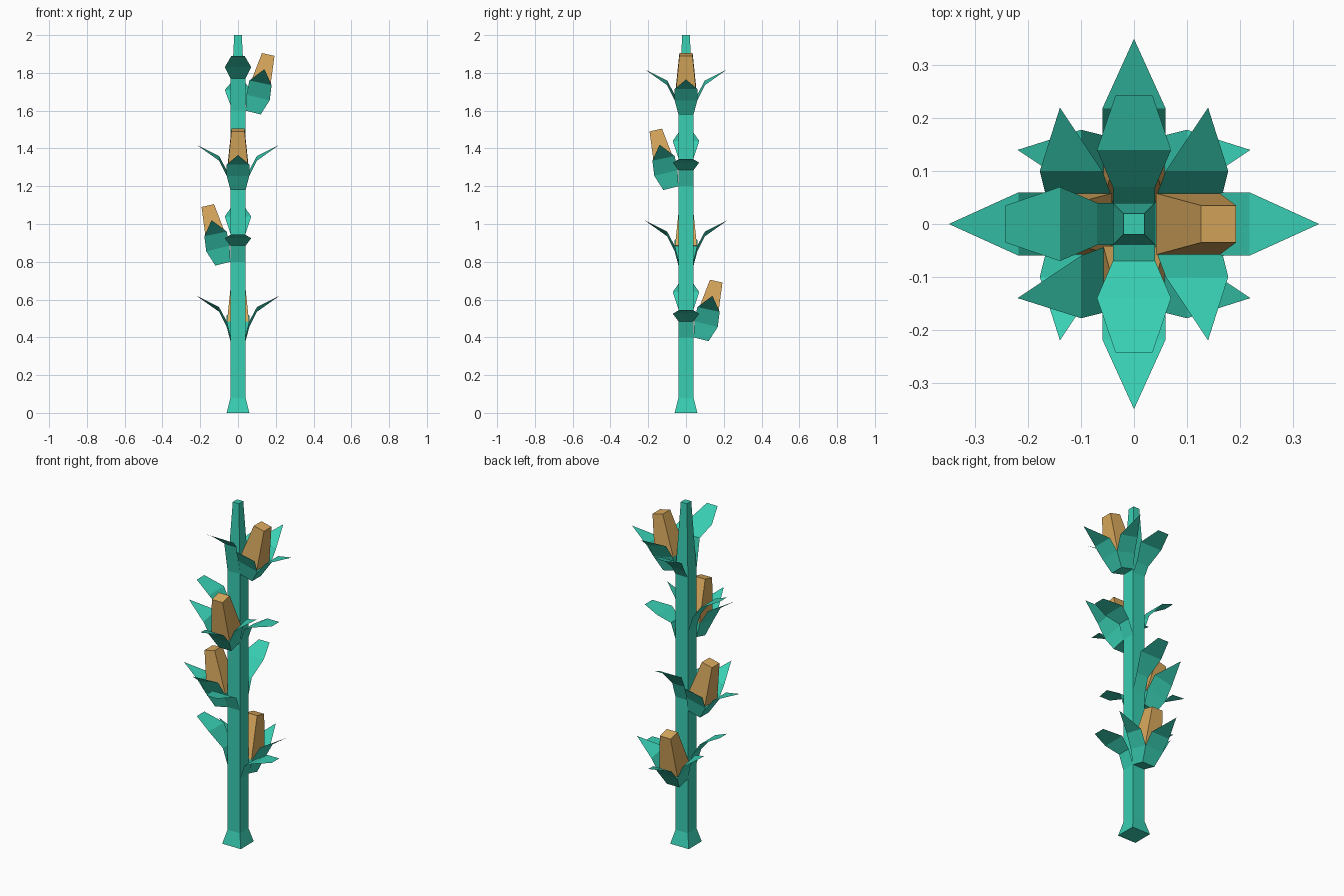
import bpy
import math
from mathutils import Matrix

if "Cube" in bpy.data.objects:
    bpy.data.objects.remove(bpy.data.objects["Cube"])


def material(name, color):
    m = bpy.data.materials.new(name)
    m.diffuse_color = (*color, 1)
    m.use_nodes = True
    m.node_tree.nodes["Principled BSDF"].inputs["Base Color"].default_value = m.diffuse_color
    return m


GREEN = material("green", (0.04, 0.62, 0.45))
TAN = material("tan", (0.70, 0.40, 0.11))


def build(name, verts, faces, mat, angle=0, z=0):
    """Flat-faced mesh, turned about the stalk axis and lifted to its node."""
    me = bpy.data.meshes.new(name)
    me.from_pydata(verts, [], faces)
    me.transform(Matrix.Translation((0, 0, z)) @ Matrix.Rotation(math.radians(angle), 4, 'Z'))
    me.materials.append(mat)
    ob = bpy.data.objects.new(name, me)
    bpy.context.collection.objects.link(ob)
    return ob


def loft(name, rings, mat, angle=0, z=0):
    """Closed solid through a list of four-cornered rings."""
    verts = [p for r in rings for p in r]
    faces = [(3, 2, 1, 0), tuple(len(verts) - 4 + i for i in range(4))]
    for k in range(0, len(verts) - 4, 4):
        for i in range(4):
            j = (i + 1) % 4
            faces.append((k + i, k + j, k + j + 4, k + i + 4))
    return build(name, verts, faces, mat, angle, z)


def square(h, z):
    return [(-h, -h, z), (h, -h, z), (h, h, z), (-h, h, z)]


def tilted(x0, z0, x1, z1, h):
    """Sloping ring from the stalk side (x0, z0) to the outer side (x1, z1)."""
    return [(x0, -h, z0), (x1, -h, z1), (x1, h, z1), (x0, h, z0)]


# stalk with flared foot and tapered top
loft("stalk", [square(0.06, 0), square(0.04, 0.08), square(0.04, 1.6), square(0.02, 2.0)], GREEN)


def husk(angle, z):
    # cup around the cob, opening into three pointed leaves
    base = tilted(0.04, 0.0, 0.12, -0.02, 0.04)
    rim = tilted(0.045, 0.085, 0.168, 0.055, 0.06)
    verts = base + rim
    faces = [(3, 2, 1, 0)] + [(i, (i + 1) % 4, (i + 1) % 4 + 4, i + 4) for i in range(4)]
    verts += [(0.218, -0.06, 0.115), (0.218, 0.06, 0.115), (0.35, 0, 0.165)]
    faces += [(5, 8, 9, 6), (8, 10, 9)]
    for s, inner, outer in ((-1, 4, 5), (1, 7, 6)):
        n = len(verts)
        verts += [(0.06, s * 0.10, 0.16), (0.178, s * 0.10, 0.135), (0.14, s * 0.22, 0.22)]
        leaf = [(inner, outer, n + 1, n), (n, n + 1, n + 2)]
        faces += leaf if s < 0 else [f[::-1] for f in leaf]
    build("husk", verts, faces, GREEN, angle, z)


def cob(angle, z):
    loft("cob", [tilted(0.042, 0.085, 0.162, 0.06, 0.058),
                 tilted(0.127, 0.305, 0.193, 0.29, 0.035)], TAN, angle, z)


def blunt_leaf(angle, z, heights):
    # blunt leaf growing straight out of the stalk
    outline = zip((0.04, 0.07, 0.14, 0.243), (0.04, 0.04, 0.07, 0.035), heights)
    verts = [(x, s * h, dz) for x, h, dz in outline for s in (-1, 1)]
    build("blunt_leaf", verts, [(k, k + 1, k + 3, k + 2) for k in (0, 2, 4)], GREEN, angle, z)


LOW = (0.0, 0.085, 0.125, 0.145)
HIGH = (0.06, 0.15, 0.24, 0.29)

# buds spiral up the stalk by quarter turns
for k in range(4):
    z, angle = 0.4 + 0.4 * k, 90 + 90 * k
    husk(angle, z)
    cob(angle, z)

# a low and a high blunt leaf at each of the lower nodes
for z, low_dir in ((0.4, 0), (0.8, 270), (1.2, 0)):
    blunt_leaf(low_dir, z, LOW)
    blunt_leaf(low_dir + 180, z, HIGH)

# top node
blunt_leaf(270, 1.6, (0.0, 0.17, 0.23, 0.29))
blunt_leaf(90, 1.6, (-0.02, 0.03, 0.11, 0.15))
